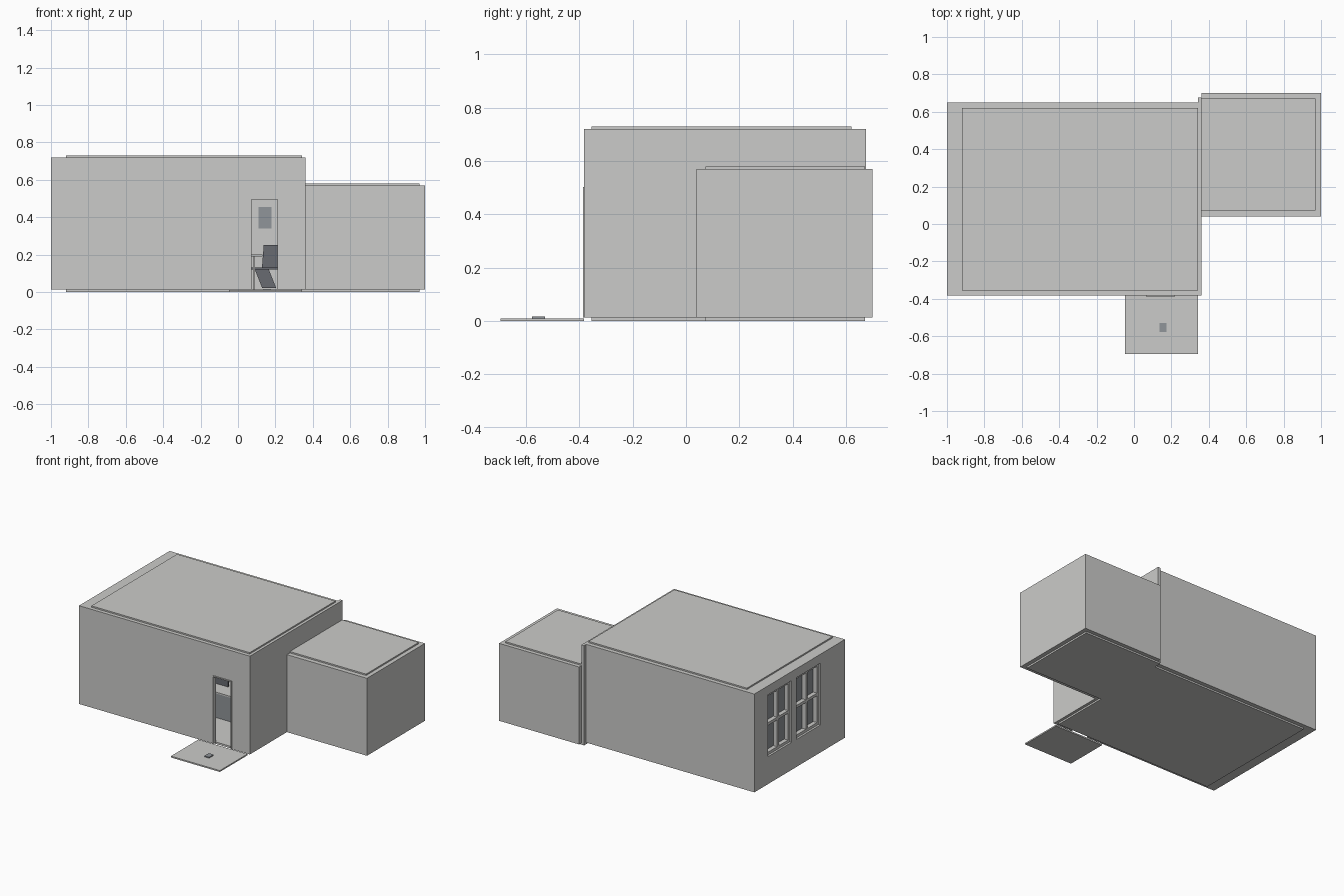
import bpy
from mathutils import Matrix

cube = bpy.data.objects.get("Cube")
if cube:
    bpy.data.objects.remove(cube, do_unlink=True)


def material(name, r, g, b):
    m = bpy.data.materials.new(name)
    m.use_nodes = True
    m.diffuse_color = (r, g, b, 1)
    m.node_tree.nodes["Principled BSDF"].inputs["Base Color"].default_value = (r, g, b, 1)
    return m


PLASTER = material("pale plaster", 0.6, 0.6, 0.585)
GLASS = material("grey glass", 0.28, 0.30, 0.32)
DARK = material("dark grey", 0.14, 0.145, 0.165)


def box(name, x, y, z, mat=PLASTER, shear=0.0):
    """Box from (min, max) ranges; shear slides the top along x."""
    verts = [(a + shear * (c - z[0]), b, c) for c in z for b in y for a in x]
    faces = [(0, 2, 3, 1), (4, 5, 7, 6), (0, 1, 5, 4), (2, 6, 7, 3), (0, 4, 6, 2), (1, 3, 7, 5)]
    mesh = bpy.data.meshes.new(name)
    mesh.from_pydata(verts, [], faces)
    mesh.materials.append(mat)
    ob = bpy.data.objects.new(name, mesh)
    bpy.context.scene.collection.objects.link(ob)
    return ob


def cut(ob, x, y, z):
    """Cut a rectangular opening through a wall."""
    cutter = box("opening_cutter", x, y, z)
    cutter.hide_render = True
    mod = ob.modifiers.new("opening", "BOOLEAN")
    mod.operation, mod.solver, mod.object = "DIFFERENCE", "EXACT", cutter
    bpy.context.view_layer.update()
    deps = bpy.context.evaluated_depsgraph_get()
    mesh = bpy.data.meshes.new_from_object(ob.evaluated_get(deps))
    ob.modifiers.clear()
    ob.data = mesh
    bpy.data.objects.remove(cutter, do_unlink=True)


# Main room walls
WALL_Z = (0.012, 0.72)
front = box("front_wall", (-1, 0.362), (-0.382, -0.355), WALL_Z)
side = box("window_wall", (-1, -0.92), (-0.355, 0.62), WALL_Z)
box("back_wall", (-1, 0.342), (0.62, 0.65), WALL_Z)
box("dividing_wall", (0.342, 0.362), (-0.355, 0.675), WALL_Z)

# Annex walls
ANNEX_Z = (0.012, 0.57)
box("annex_front_wall", (0.362, 1), (0.04, 0.073), ANNEX_Z)
box("annex_back_wall", (0.362, 1), (0.672, 0.70), ANNEX_Z)
box("annex_side_wall", (0.97, 1), (0.073, 0.672), ANNEX_Z)

# Floors and roofs
ROOM_X, ROOM_Y = (-0.92, 0.342), (-0.355, 0.62)
ANNEX_X, ANNEX_Y = (0.362, 0.97), (0.073, 0.672)
box("main_floor", ROOM_X, ROOM_Y, (0, 0.014))
box("main_roof", ROOM_X, ROOM_Y, (0.70, 0.73))
box("annex_floor", (0.342, 0.97), ANNEX_Y, (0, 0.014))
box("annex_roof", ANNEX_X, ANNEX_Y, (0.55, 0.58))

# Doorway with slim frame
cut(front, (0.065, 0.218), (-0.5, -0.3), (-0.1, 0.503))
for name, x in (("left_door_jamb", (0.21, 0.218)), ("right_door_jamb", (0.065, 0.073))):
    box(name, x, (-0.387, -0.355), (0.012, 0.503))
box("door_lintel", (0.073, 0.21), (-0.387, -0.355), (0.495, 0.503))

# Two windows, each with glass, a border and cross bars
for name, y0, y1 in (("front_window", -0.105, 0.17), ("back_window", 0.225, 0.495)):
    z0, z1 = 0.21, 0.655
    cut(side, (-1.1, -0.8), (y0, y1), (z0, z1))
    box(name + "_glass", (-0.955, -0.947), (y0, y1), (z0, z1), GLASS)
    bar_x, w = (-0.985, -0.955), 0.02
    ym, zm = (y0 + y1) / 2, (z0 + z1) / 2
    for i, y in enumerate((y0, ym - w / 2, y1 - w)):
        box(f"{name}_upright_{i}", bar_x, (y, y + w), (z0, z1))
    for i, z in enumerate((z0, zm - w / 2, z1 - w)):
        box(f"{name}_crossbar_{i}", bar_x, (y0, y1), (z, z + w))

# Porch slab with small plate
box("porch", (-0.048, 0.342), (-0.695, -0.382), (0, 0.01))
box("porch_plate", (0.137, 0.175), (-0.578, -0.528), (0.01, 0.017), GLASS)

# Wall panel inside
box("wall_panel", (0.11, 0.178), (0.612, 0.62), (0.34, 0.455), GLASS)

# Desk
box("desk_top", (-0.40, 0.13), (-0.05, 0.13), (0.19, 0.2))
box("desk_front_panel", (-0.38, 0.06), (-0.045, -0.035), (0.014, 0.19), GLASS)
for i, x in enumerate((-0.39, 0.08)):
    box(f"desk_leg_{i}", (x, x + 0.01), (-0.04, 0.12), (0.014, 0.19))
box("desk_screen", (-0.26, -0.12), (0.06, 0.07), (0.2, 0.3), DARK)

# Chair behind the desk
box("chair_base", (0.13, 0.205), (0.2, 0.26), (0.02, 0.12), DARK, -0.4)
box("chair_seat", (0.07, 0.22), (0.18, 0.3), (0.12, 0.13), DARK)
box("chair_back", (0.128, 0.222), (0.29, 0.3), (0.13, 0.25), DARK, 0.08)
